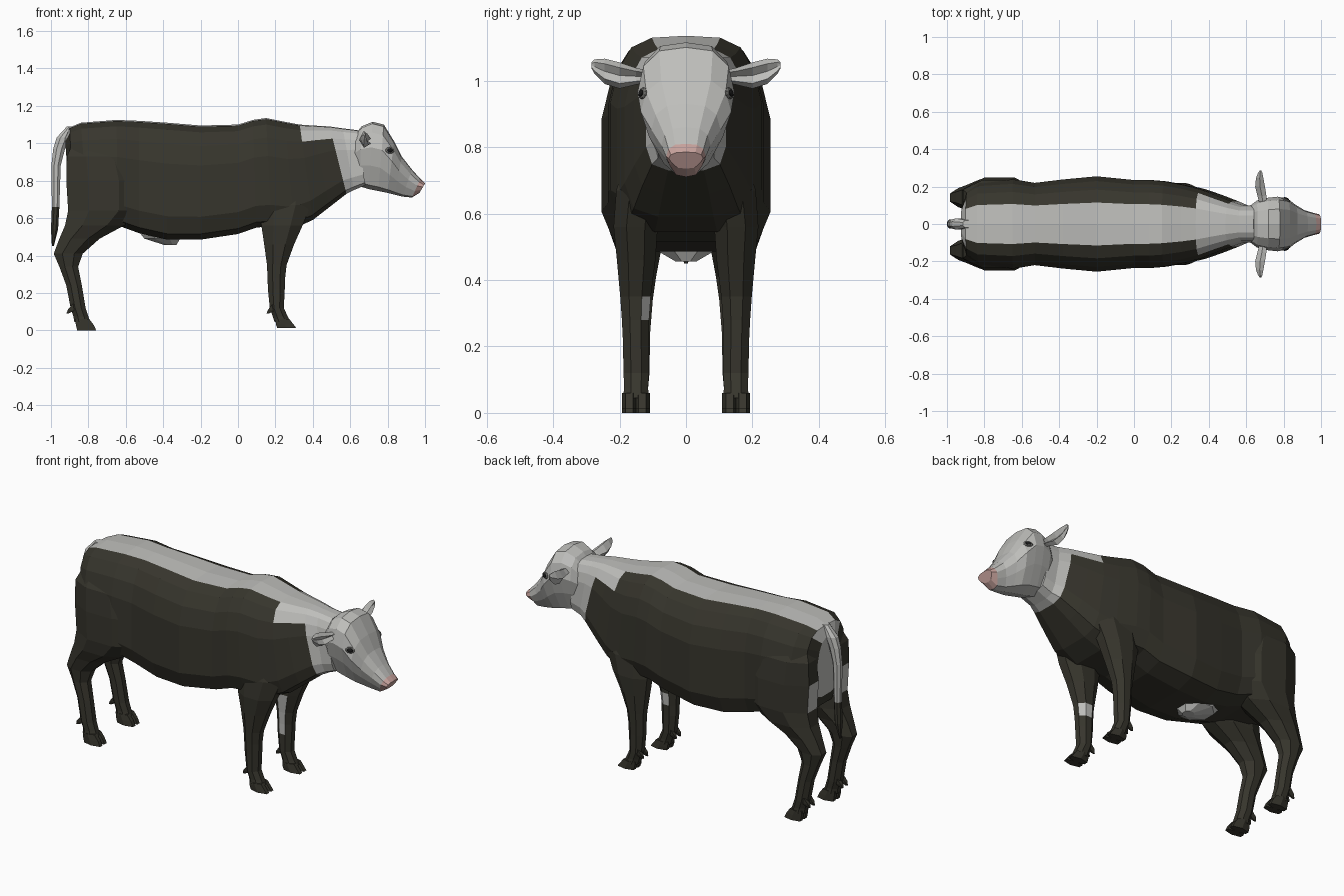
import bpy, bmesh, math
from mathutils import Vector

if "Cube" in bpy.data.objects:
    bpy.data.objects.remove(bpy.data.objects["Cube"])


def material(name, rgb):
    m = bpy.data.materials.new(name)
    m.diffuse_color = (*rgb, 1)
    m.use_nodes = True
    m.node_tree.nodes["Principled BSDF"].inputs["Base Color"].default_value = m.diffuse_color
    return m


DARK = material("dark_coat", (0.038, 0.036, 0.026))
WHITE = material("white_coat", (0.52, 0.52, 0.50))
PINK = material("pink_nose", (0.60, 0.38, 0.35))
BLACK = material("eye_black", (0.01, 0.01, 0.01))
GREY = material("eyelid_grey", (0.16, 0.16, 0.15))
MATS = [DARK, WHITE, PINK, BLACK, GREY]


def loft(name, rings, paint=lambda i, c, n: 0):
    """Skin closed rings; paint(strip, centre, normal) picks the colour."""
    bm = bmesh.new()
    tag = bm.faces.layers.int.new("strip")
    vs = [[bm.verts.new(p) for p in r] for r in rings]
    n = len(vs[0])
    for i in range(len(vs) - 1):
        for j in range(n):
            k = (j + 1) % n
            f = bm.faces.new((vs[i][j], vs[i][k], vs[i + 1][k], vs[i + 1][j]))
            f[tag] = i
    bm.faces.new(vs[0])[tag] = -1
    bm.faces.new(vs[-1])[tag] = len(vs) - 1
    bmesh.ops.recalc_face_normals(bm, faces=bm.faces)
    for f in bm.faces:
        f.material_index = paint(f[tag], f.calc_center_median(), f.normal)
    bm.faces.layers.int.remove(tag)
    me = bpy.data.meshes.new(name)
    bm.to_mesh(me)
    bm.free()
    for m in MATS:
        me.materials.append(m)
    ob = bpy.data.objects.new(name, me)
    bpy.context.collection.objects.link(ob)
    return ob


def slices(sections, profile):
    """Upright rings from (x top, z top, x bottom, z bottom, half width)."""
    outline = profile + [(-y, h) for y, h in profile[-2:0:-1]]
    return [[(xb + (xt - xb) * h, w * y, zb + (zt - zb) * h) for y, h in outline]
            for xt, zt, xb, zb, w in sections]


def stack(sections, side=1, n=8):
    """Level rings from (z, x min, x max, y min, y max)."""
    rings = []
    for z, x0, x1, y0, y1 in sections:
        ring = []
        for k in range(n):
            a = math.tau * (k + 0.5) / n
            r = 1 / math.cos(math.pi / n)
            ring.append(((x0 + x1) / 2 + (x1 - x0) / 2 * r * math.cos(a),
                         side * ((y0 + y1) / 2 + (y1 - y0) / 2 * r * math.sin(a)), z))
        rings.append(ring)
    return rings


# Body and neck
BODY_PROFILE = [(0, 1), (.45, .99), (.72, .94), (.9, .82), (1, .65), (1, .2),
                (.85, .05), (.45, 0), (0, 0)]
BODY = [(-.925, 1.03, -.90, .68, .10), (-.90, 1.085, -.88, .62, .18),
        (-.84, 1.11, -.80, .58, .225), (-.65, 1.125, -.64, .56, .238),
        (-.53, 1.12, -.53, .52, .22), (-.38, 1.11, -.38, .485, .238),
        (-.2, 1.095, -.2, .485, .255), (0, 1.10, 0, .515, .235),
        (.08, 1.125, .10, .55, .235), (.15, 1.135, .18, .555, .228),
        (.25, 1.115, .30, .545, .208), (.33, 1.10, .40, .59, .185),
        (.40, 1.095, .49, .66, .155), (.49, 1.09, .58, .73, .12),
        (.56, 1.08, .62, .75, .10), (.64, 1.07, .68, .775, .10)]


def body_paint(i, c, n):
    if i == -1 or i >= 13:                       # rump and neck
        return 1
    xt, zt, xb, zb, w = [(a + b) / 2 for a, b in zip(BODY[i], BODY[i + 1])]
    h = (c.z - zb) / (zt - zb)
    limit = .85 if i in (11, 12) else .93 if i == 0 else .98
    return 1 if h > limit else 0                 # stripe along the back


loft("body", slices(BODY, BODY_PROFILE), body_paint)

# Head with pink muzzle
HEAD_PROFILE = [(0, 1), (.55, .97), (.88, .84), (1, .62), (.82, .35), (.5, .06), (0, 0)]
HEAD = [(.62, 1.04, .63, .80, .10), (.66, 1.09, .65, .77, .125),
        (.72, 1.115, .70, .755, .14), (.78, 1.10, .75, .745, .146),
        (.835, 1.01, .80, .735, .136), (.875, .93, .84, .725, .104),
        (.93, .86, .88, .715, .074), (.975, .81, .93, .71, .06),
        (1.0, .785, .97, .735, .052)]
loft("head", slices(HEAD, HEAD_PROFILE), lambda i, c, n: 2 if i >= 7 else 1)

# Udder
loft("udder", stack([(.54, -.54, -.28, -.11, .11), (.49, -.50, -.31, -.09, .09),
                     (.455, -.39, -.33, -.03, .03)]), lambda i, c, n: 1)

# Tail with dark tuft
loft("tail", stack([(1.09, -.915, -.87, -.02, .02), (1.03, -.97, -.90, -.03, .03),
                    (.97, -.988, -.925, -.026, .026), (.88, -.998, -.948, -.022, .022),
                    (.66, -.995, -.955, -.02, .02), (.54, -1.0, -.962, -.024, .024),
                    (.45, -.995, -.985, -.006, .006)]),
     lambda i, c, n: 0 if i >= 4 else 1)

HIND = [(1.01, -.88, -.62, .07, .19), (.93, -.915, -.56, .06, .235),
        (.80, -.918, -.52, .03, .248), (.64, -.908, -.525, .03, .248),
        (.56, -.925, -.61, .05, .235), (.49, -.955, -.74, .075, .21),
        (.41, -.985, -.83, .09, .192), (.34, -.955, -.855, .10, .185),
        (.24, -.918, -.835, .108, .185), (.12, -.895, -.815, .11, .188),
        (.075, -.88, -.80, .114, .186), (.045, -.875, -.79, .112, .19)]
FORE = [(.78, .15, .36, .07, .175), (.67, .11, .39, .07, .21),
        (.56, .125, .345, .085, .218), (.46, .14, .30, .092, .208),
        (.35, .155, .26, .106, .198), (.28, .158, .252, .111, .193),
        (.22, .16, .25, .112, .19), (.12, .17, .245, .112, .188),
        (.075, .185, .265, .114, .186), (.045, .195, .28, .112, .19)]


def hind_paint(i, c, n):                         # pale patches below the tail
    inner = abs(c.y) < .11 and .62 < c.z < .93
    rear = abs(c.y) < .16 and .64 < c.z < .80
    return 1 if n.x < -.3 and (inner or rear) else 0


def ear(side):
    # leaf shape: (y, z low, z high, x back, x front)
    data = [(.11, .995, 1.03, .67, .71), (.15, .988, 1.038, .66, .708),
            (.20, .976, 1.055, .648, .70), (.245, .99, 1.066, .652, .692),
            (.275, 1.02, 1.064, .664, .686), (.285, 1.038, 1.055, .672, .68)]
    rings = []
    for y, z0, z1, x0, x1 in data:
        m, xm = (z0 + z1) / 2, (x0 + x1) / 2
        d = (z1 - z0) * .3
        rings.append([(x0, side * y, m), (xm, side * y, z1), (x1, side * y, m + d),
                      (xm + .005, side * y, m), (x1, side * y, m - d),
                      (xm, side * y, z0)])
    return rings


def eye(name, side, size, lift, mat):
    n = Vector((.45, side, .18)).normalized()
    bpy.ops.mesh.primitive_uv_sphere_add(segments=10, ring_count=6, radius=1)
    ob = bpy.context.object
    ob.name = name
    ob.location = Vector((.812, side * .131, .962)) + n * lift
    ob.rotation_euler = n.to_track_quat('Z', 'Y').to_euler()
    ob.scale = (size, size * .7, .008)
    ob.data.materials.append(mat)


for side, label in ((1, "left"), (-1, "right")):

    def fore_paint(i, c, n):                     # pale patches on the forelegs
        inward = -n.y * side
        if side > 0:
            return 1 if .22 < c.z < .5 and inward > .9 else 0
        return 1 if .28 < c.z < .35 and inward > .5 and n.x > -.2 else 0

    for kind, secs, paint in (("hind", HIND, hind_paint), ("fore", FORE, fore_paint)):
        loft(f"{label}_{kind}_leg", stack(secs, side), paint)
        z, x0, x1, y0, y1 = secs[-1]
        base = 0 if kind == "hind" else .012
        mid = (y0 + y1) / 2
        # Two toes and two dewclaws
        for t, (a, b) in enumerate(((y0, mid), (mid, y1))):
            loft(f"{label}_{kind}_toe_{t}",
                 stack([(.06, x0 + .005, x1 - .005, a, b), (.03, x0 + .008, x1 + .018, a, b),
                        (base, x0 + .015, x1 + .032, a, b)], side, 6))
            c = (a + b) / 2
            loft(f"{label}_{kind}_dewclaw_{t}",
                 stack([(.14, x0 - .01, x0 + .03, c - .012, c + .012),
                        (.11, x0 - .035, x0 + .01, c - .01, c + .01),
                        (.09, x0 - .042, x0 - .03, c - .004, c + .004)], side, 4))
    loft(f"{label}_ear", ear(side), lambda i, c, n: 1)
    eye(f"{label}_eyelid", side, .026, -.001, GREY)
    eye(f"{label}_eye", side, .017, .003, BLACK)
